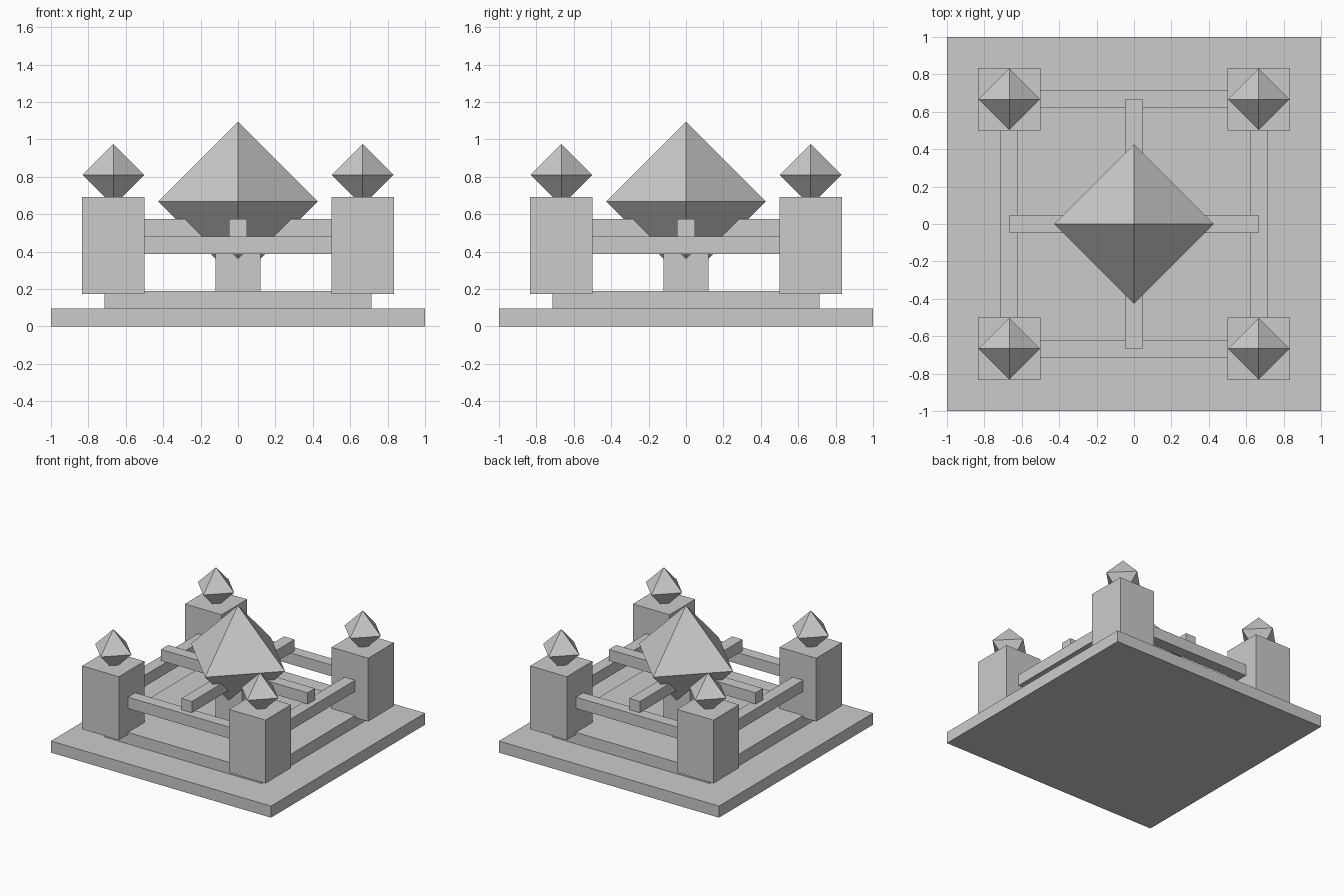
import bpy
import bmesh
from mathutils import Vector

cube = bpy.data.objects.get("Cube")
if cube:
    bpy.data.objects.remove(cube, do_unlink=True)

# One stone grey for the whole model
stone = bpy.data.materials.new("stone_grey")
stone.use_nodes = True
grey = (0.6, 0.6, 0.6, 1)
stone.diffuse_color = grey
for node in stone.node_tree.nodes:
    if node.type == "BSDF_PRINCIPLED":
        node.inputs["Base Color"].default_value = grey


def finish(name, bm):
    bmesh.ops.recalc_face_normals(bm, faces=bm.faces)
    mesh = bpy.data.meshes.new(name)
    bm.to_mesh(mesh)
    bm.free()
    mesh.materials.append(stone)
    obj = bpy.data.objects.new(name, mesh)
    bpy.context.collection.objects.link(obj)
    return obj


def box(name, x, y, z_low, z_high, width, depth):
    bm = bmesh.new()
    bmesh.ops.create_cube(bm, size=1)
    bmesh.ops.scale(bm, verts=bm.verts, vec=(width, depth, z_high - z_low))
    bmesh.ops.translate(bm, verts=bm.verts, vec=(x, y, (z_low + z_high) / 2))
    return finish(name, bm)


def gem(name, x, y, z, radius):
    # Octahedron with its points on the axes
    bm = bmesh.new()
    for axis in range(3):
        for sign in (-1, 1):
            point = Vector((x, y, z))
            point[axis] += sign * radius
            bm.verts.new(point)
    bmesh.ops.convex_hull(bm, input=bm.verts)
    return finish(name, bm)


UNIT = 2 / 21       # thickness of slabs and bars
REACH = 7 * UNIT    # distance of pillars and rails from the centre
SPAN = 2 * REACH

# Stepped base
box("base_slab", 0, 0, 0, UNIT, 2, 2)
box("upper_step", 0, 0, UNIT, 2 * UNIT, SPAN + UNIT, SPAN + UNIT)

# Corner pillars, each topped by a small gem
for y, end in ((-REACH, "front"), (REACH, "back")):
    for x, side in ((-REACH, "right"), (REACH, "left")):
        box(f"{end}_{side}_pillar", x, y, 0.173, 0.693, 0.333, 0.333)
        gem(f"{end}_{side}_gem", x, y, 0.81, 0.165)

# Rails between the pillars
for sign, end, side in ((-1, "front", "right"), (1, "back", "left")):
    box(f"{end}_rail", 0, sign * REACH, 0.387, 0.48, SPAN, UNIT)
    box(f"{side}_rail", sign * REACH, 0, 0.387, 0.48, UNIT, SPAN)

# Crossed bars, pedestal and large gem in the middle
box("cross_bar_wide", 0, 0, 0.48, 0.573, SPAN, UNIT)
box("cross_bar_deep", 0, 0, 0.48, 0.573, UNIT, SPAN)
box("pedestal", 0, 0, 2 * UNIT, 0.47, 0.24, 0.24)
gem("large_gem", 0, 0, 0.668, 0.427)
